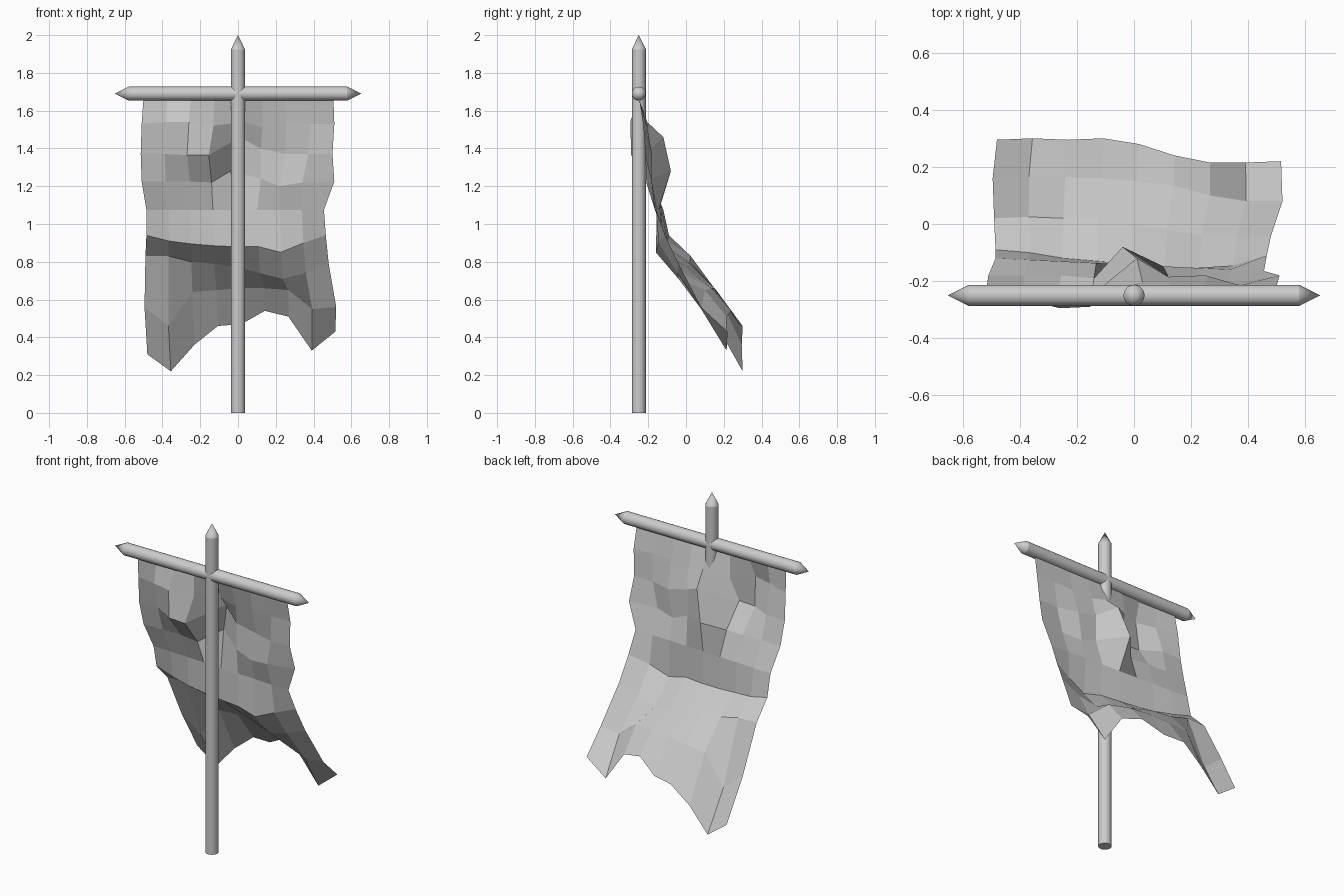
import bpy, bmesh, math
from mathutils import Matrix, Vector

if "Cube" in bpy.data.objects:
    bpy.data.objects.remove(bpy.data.objects["Cube"])

R, POLE_Y, BAR_Z = 0.037, -0.25, 1.69


def make_object(name, bm, smooth):
    me = bpy.data.meshes.new(name)
    bm.to_mesh(me)
    bm.free()
    ob = bpy.data.objects.new(name, me)
    bpy.context.collection.objects.link(ob)
    if smooth:
        bpy.context.view_layer.objects.active = ob
        ob.select_set(True)
        bpy.ops.object.shade_smooth_by_angle(angle=math.radians(22))
        ob.select_set(False)
    return ob


def lathe(name, profile, matrix, n=20):
    """Revolve (radius, height) points about local z; radius 0 gives a point."""
    bm = bmesh.new()
    rings = []
    for r, h in profile:
        if r == 0:
            rings.append([bm.verts.new((0, 0, h))] * n)
        else:
            rings.append([bm.verts.new((r * math.cos(2 * math.pi * k / n),
                                        r * math.sin(2 * math.pi * k / n), h)) for k in range(n)])
    for a, b in zip(rings, rings[1:]):
        for k in range(n):
            m = (k + 1) % n
            bm.faces.new(list(dict.fromkeys((a[k], a[m], b[m], b[k]))))
    if profile[0][0] > 0:
        bm.faces.new(rings[0][::-1])
    bm.transform(matrix)
    return make_object(name, bm, True)


# Upright pole with pointed top
lathe("pole", [(R, 0), (R, 1.925), (0, 2.0)], Matrix.Translation((0, POLE_Y, 0)))

# Crossbar, pointed at both ends
lathe("crossbar", [(0, -0.653), (R, -0.578), (R, 0.578), (0, 0.653)],
      Matrix.Translation((0, POLE_Y, BAR_Z)) @ Matrix.Rotation(math.pi / 2, 4, 'Y'))

# Banner: left and right outline per row
left = [-0.50, -0.51, -0.515, -0.51, -0.485, -0.485, -0.49, -0.495, -0.48]
right = [0.505, 0.51, 0.50, 0.51, 0.455, 0.465, 0.48, 0.52, 0.515]
# Upper hanging rows: (y left, y right, z)
upper = [(-0.25, -0.25, 1.67), (-0.23, -0.225, 1.53), (-0.215, -0.215, 1.37),
         (-0.18, -0.18, 1.225), (-0.12, -0.165, 1.075)]
# Lower wind-blown rows: y and z across the columns
low_y = [[-.09, -.10, -.12, -.13, -.14, -.155, -.16, -.145, -.11],
         [.02, .025, .02, .02, .0, -.02, -.04, -.045, -.04],
         [.16, .165, .165, .16, .15, .135, .10, .08, .08],
         [.295, .30, .295, .30, .28, .24, .215, .215, .22]]
low_z = [[.94, .91, .895, .885, .88, .88, .85, .90, .94],
         [.83, .83, .80, .79, .77, .74, .71, .74, .79],
         [.56, .46, .64, .65, .66, .66, .65, .55, .56],
         [.31, .22, .36, .46, .47, .54, .51, .33, .43]]
# Wrinkles around the pole: (row, column) -> position
wrinkle = {(1, 1): (-.38, -.265, 1.54), (1, 2): (-.26, -.295, 1.54), (1, 3): (-.13, -.235, 1.52),
           (1, 4): (.03, -.205, 1.54), (1, 5): (.13, -.205, 1.51),
           (2, 2): (-.27, -.28, 1.365), (2, 3): (-.155, -.29, 1.365),
           (2, 4): (.01, -.12, 1.46), (2, 5): (.12, -.185, 1.40), (2, 6): (.25, -.18, 1.37),
           (3, 3): (-.14, -.19, 1.22), (3, 4): (-.04, -.08, 1.28), (3, 5): (.12, -.185, 1.24),
           (3, 6): (.22, -.185, 1.20), (3, 7): (.34, -.21, 1.22)}

bm = bmesh.new()
grid = []
for r in range(9):
    row = []
    for c in range(9):
        t = c / 8
        x = left[r] + (right[r] - left[r]) * t
        if r < 5:
            ya, yb, z = upper[r]
            y = ya + (yb - ya) * t
        else:
            y, z = low_y[r - 5][c], low_z[r - 5][c]
        row.append(bm.verts.new(Vector(wrinkle.get((r, c), (x, y, z)))))
    grid.append(row)
for a, b in zip(grid, grid[1:]):
    for c in range(8):
        bm.faces.new((a[c], b[c], b[c + 1], a[c + 1]))
make_object("banner_cloth", bm, False)
